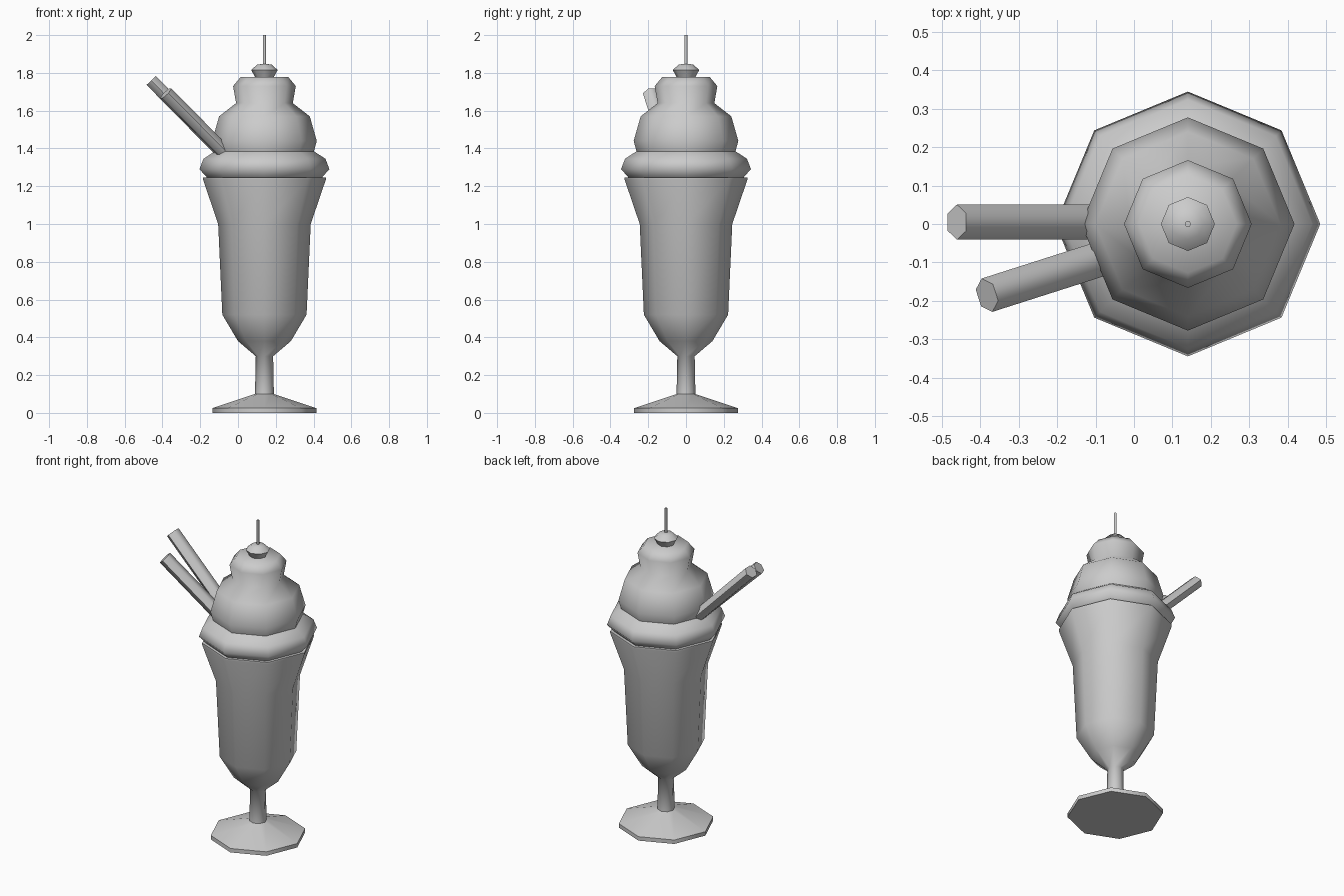
import bpy, bmesh, math
from mathutils import Vector

old = bpy.data.objects.get("Cube")
if old:
    bpy.data.objects.remove(old, do_unlink=True)

grey = bpy.data.materials.new("plain_grey")
grey.use_nodes = True
grey.diffuse_color = (0.6, 0.6, 0.6, 1)
grey.node_tree.nodes["Principled BSDF"].inputs["Base Color"].default_value = (0.6, 0.6, 0.6, 1)

AXIS_X = 0.14  # the glass stands off centre to balance the straws


def finish(name, bm, angle):
    bmesh.ops.recalc_face_normals(bm, faces=bm.faces)
    mesh = bpy.data.meshes.new(name)
    bm.to_mesh(mesh)
    bm.free()
    mesh.materials.append(grey)
    obj = bpy.data.objects.new(name, mesh)
    bpy.context.collection.objects.link(obj)
    bpy.ops.object.select_all(action='DESELECT')
    obj.select_set(True)
    bpy.context.view_layer.objects.active = obj
    bpy.ops.object.shade_smooth_by_angle(angle=math.radians(angle))
    return obj


def lathe(name, profile, sides=8, angle=62):
    """Turn a (radius, height) profile and cap both ends."""
    bm = bmesh.new()
    rings = []
    for r, z in profile:
        rings.append([bm.verts.new((AXIS_X + r * math.cos(math.tau * i / sides),
                                    r * math.sin(math.tau * i / sides), z))
                      for i in range(sides)])
    for low, high in zip(rings, rings[1:]):
        for i in range(sides):
            j = (i + 1) % sides
            bm.faces.new((low[i], low[j], high[j], high[i]))
    bm.faces.new(rings[0][::-1])
    bm.faces.new(rings[-1])
    return finish(name, bm, angle)


def straw(name, top, bottom):
    """Slightly flattened six-sided stick between two points."""
    top, bottom = Vector(top), Vector(bottom)
    along = (top - bottom).normalized()
    side = along.cross(Vector((0, 0, 1))).normalized()
    up = side.cross(along)
    bm = bmesh.new()
    ends = []
    for p in (bottom, top):
        ends.append([bm.verts.new(p + side * 0.0455 * math.cos(math.tau * i / 6)
                                  + up * 0.039 * math.sin(math.tau * i / 6))
                     for i in range(6)])
    for i in range(6):
        j = (i + 1) % 6
        bm.faces.new((ends[0][i], ends[0][j], ends[1][j], ends[1][i]))
    bm.faces.new(ends[0][::-1])
    bm.faces.new(ends[1])
    return finish(name, bm, 62)


# Footed glass with a flared rim and a shallow recess at the top
lathe("glass", [(0.275, 0), (0.275, 0.025), (0.05, 0.1), (0.046, 0.3),
                (0.14, 0.38), (0.223, 0.52), (0.245, 1.0), (0.325, 1.235),
                (0.325, 1.247), (0.305, 1.247), (0.29, 1.2)])

# Three swirled tiers of cream
lathe("cream", [(0.28, 1.21), (0.31, 1.253), (0.344, 1.29), (0.323, 1.345),
                (0.262, 1.385), (0.277, 1.44), (0.24, 1.57), (0.15, 1.64),
                (0.166, 1.73), (0.127, 1.777)])

# Cherry and its stem
lathe("cherry", [(0.045, 1.77), (0.07, 1.815), (0.04, 1.843), (0.01, 1.848)])
lathe("cherry_stem", [(0.008, 1.84), (0.008, 2.0)])

# Two straws leaning out to the side
straw("back_straw", (-0.46, 0.005, 1.76), (0.0, 0.005, 1.293))
straw("front_straw", (-0.382, -0.185, 1.692), (0.0, -0.063, 1.308))
